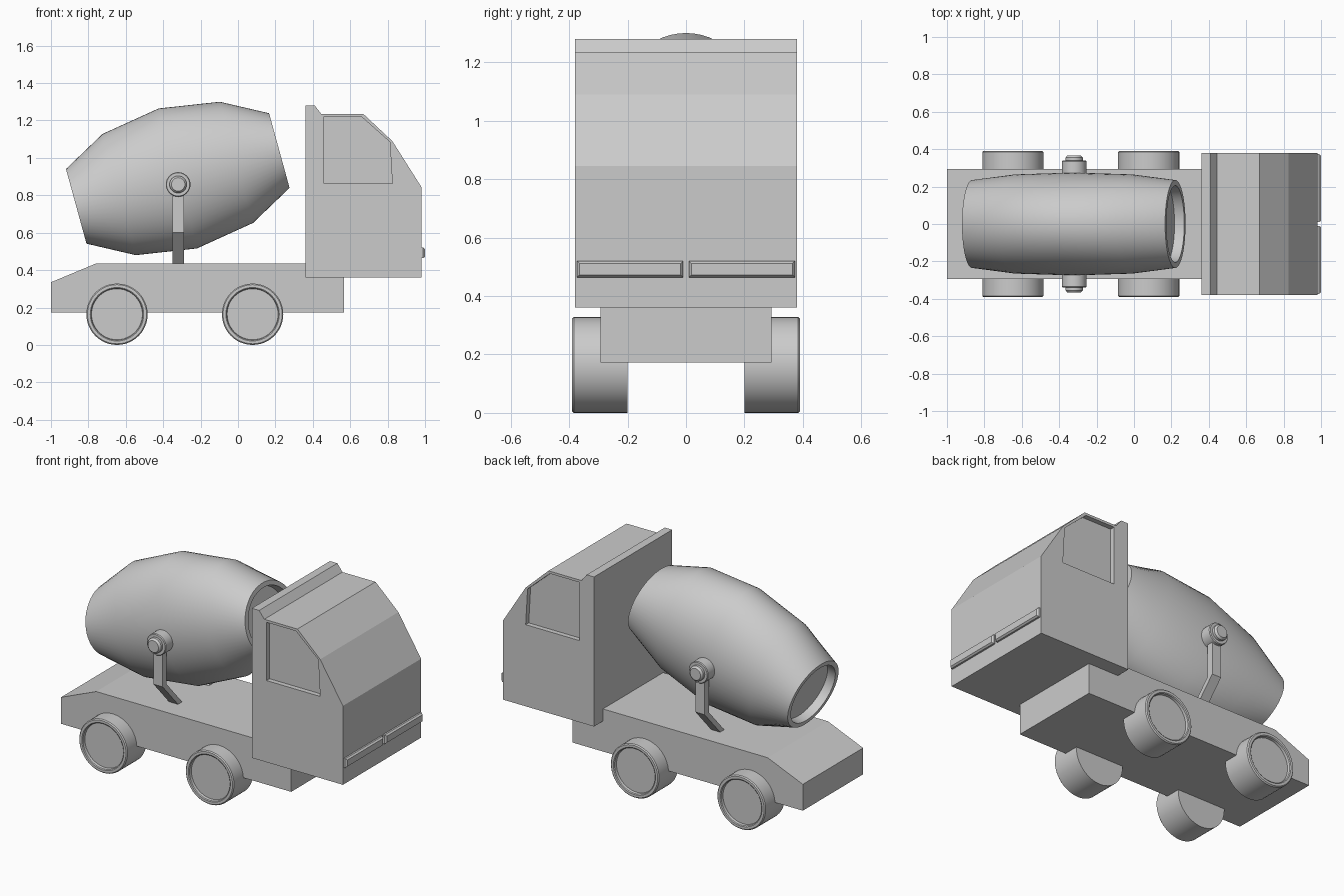
import bpy, bmesh
from math import cos, sin, pi, radians
from mathutils import Matrix, Vector

if "Cube" in bpy.data.objects:
    bpy.data.objects.remove(bpy.data.objects["Cube"], do_unlink=True)

GREY = (0.6, 0.6, 0.6, 1)
grey = bpy.data.materials.new("plain grey")
grey.use_nodes = True
grey.diffuse_color = GREY
grey.node_tree.nodes["Principled BSDF"].inputs["Base Color"].default_value = GREY


def finish(name, bm, smooth=False):
    bmesh.ops.recalc_face_normals(bm, faces=bm.faces)
    mesh = bpy.data.meshes.new(name)
    bm.to_mesh(mesh)
    bm.free()
    mesh.materials.append(grey)
    obj = bpy.data.objects.new(name, mesh)
    bpy.context.collection.objects.link(obj)
    if smooth:
        bpy.ops.object.select_all(action="DESELECT")
        obj.select_set(True)
        bpy.context.view_layer.objects.active = obj
        bpy.ops.object.shade_smooth_by_angle(angle=radians(32))
    return obj


def bridge(bm, loops):
    """Skin a row of equal point loops and cap both ends."""
    rows = [[bm.verts.new(p) for p in loop] for loop in loops]
    n = len(rows[0])
    for a, b in zip(rows, rows[1:]):
        for i in range(n):
            j = (i + 1) % n
            bm.faces.new((a[i], a[j], b[j], b[i]))
    bm.faces.new(rows[0][::-1])
    bm.faces.new(rows[-1])


def prism(name, outline, y0, y1):
    """Extrude an x-z outline across y."""
    bm = bmesh.new()
    bridge(bm, [[(x, y, z) for x, z in outline] for y in (y0, y1)])
    return finish(name, bm)


def turned(name, rings, matrix, sides=48):
    """Skin (height, radius x, radius y) rings around local z."""
    bm = bmesh.new()
    bridge(bm, [[matrix @ Vector((rx * cos(2 * pi * i / sides),
                                  ry * sin(2 * pi * i / sides), h))
                 for i in range(sides)] for h, rx, ry in rings])
    return finish(name, bm, True)


# Chassis with sloped tail
prism("chassis", [(-1, .173), (-1, .335), (-.76, .435), (.567, .435), (.567, .173)],
      -.293, .293)

# Cab with roof lip and recessed side windows
cab = prism("cab", [(.36, .36), (.36, 1.28), (.41, 1.28), (.445, 1.235), (.67, 1.235),
                    (.825, 1.09), (.98, .845), (.98, .36)], -.38, .38)
window = [(.46, .862), (.46, 1.22), (.66, 1.22), (.812, 1.085), (.825, .862)]
for y0, y1 in ((-.5, -.35), (.35, .5)):
    cutter = prism("window_cutter", window, y0, y1)
    cutter.hide_render = True
    mod = cab.modifiers.new("window", "BOOLEAN")
    mod.operation = "DIFFERENCE"
    mod.solver = "EXACT"
    mod.object = cutter
    bpy.context.view_layer.objects.active = cab
    bpy.ops.object.modifier_apply(modifier=mod.name)
    bpy.data.objects.remove(cutter, do_unlink=True)

# Drum: tilted oval barrel with a recess at each end
half = [(0, .388, .275), (.325, .336, .265), (.563, .207, .235),
        (.563, .18, .205), (.51, .178, .203)]
rings = [(-h, a, b) for h, a, b in half[:0:-1]] + half
turned("drum", rings, Matrix.Translation((-.322, 0, .89))
       @ Matrix.Rotation(radians(90 - 15.35), 4, "Y"), 64)

for side, s in (("left", 1), ("right", -1)):
    turn = Matrix.Rotation(-s * pi / 2, 4, "X")

    # Wheels with recessed hubs
    for end, x in (("rear", -.647), ("front", .078)):
        tyre = [(.2, .164), (.384, .164), (.39, .158), (.39, .143), (.386, .138), (.37, .136)]
        turned(f"{end}_{side}_wheel", [(h, r, r) for h, r in tyre],
               Matrix.Translation((x, 0, .164)) @ turn)

    # Drum pivot: collar and tapered pin
    pivot = [(.25, .066), (.335, .066), (.34, .062), (.34, .046), (.355, .046), (.367, .036)]
    turned(f"{side}_pivot", [(h, r, r) for h, r in pivot],
           Matrix.Translation((-.32, 0, .858)) @ turn, 32)

    # Bent support arm
    bm = bmesh.new()
    path = [(.125, .43), (.28, .6), (.28, .85)]
    bridge(bm, [[(-.32 + dx, s * (y + dy), z) for dx, dy in
                 ((-.031, 0), (.031, 0), (.031, .04), (-.031, .04))] for y, z in path])
    finish(f"{side}_support_arm", bm)

    # Headlight bar with chamfered front
    bm = bmesh.new()
    bridge(bm, [[(x, s * y, z) for y, z in ((.01 + m, .464 + m), (.373 - m, .464 + m),
                                            (.373 - m, .52 - m), (.01 + m, .52 - m))]
                for x, m in ((.97, 0), (.99, 0), (1, .008))])
    finish(f"{side}_headlight", bm)
